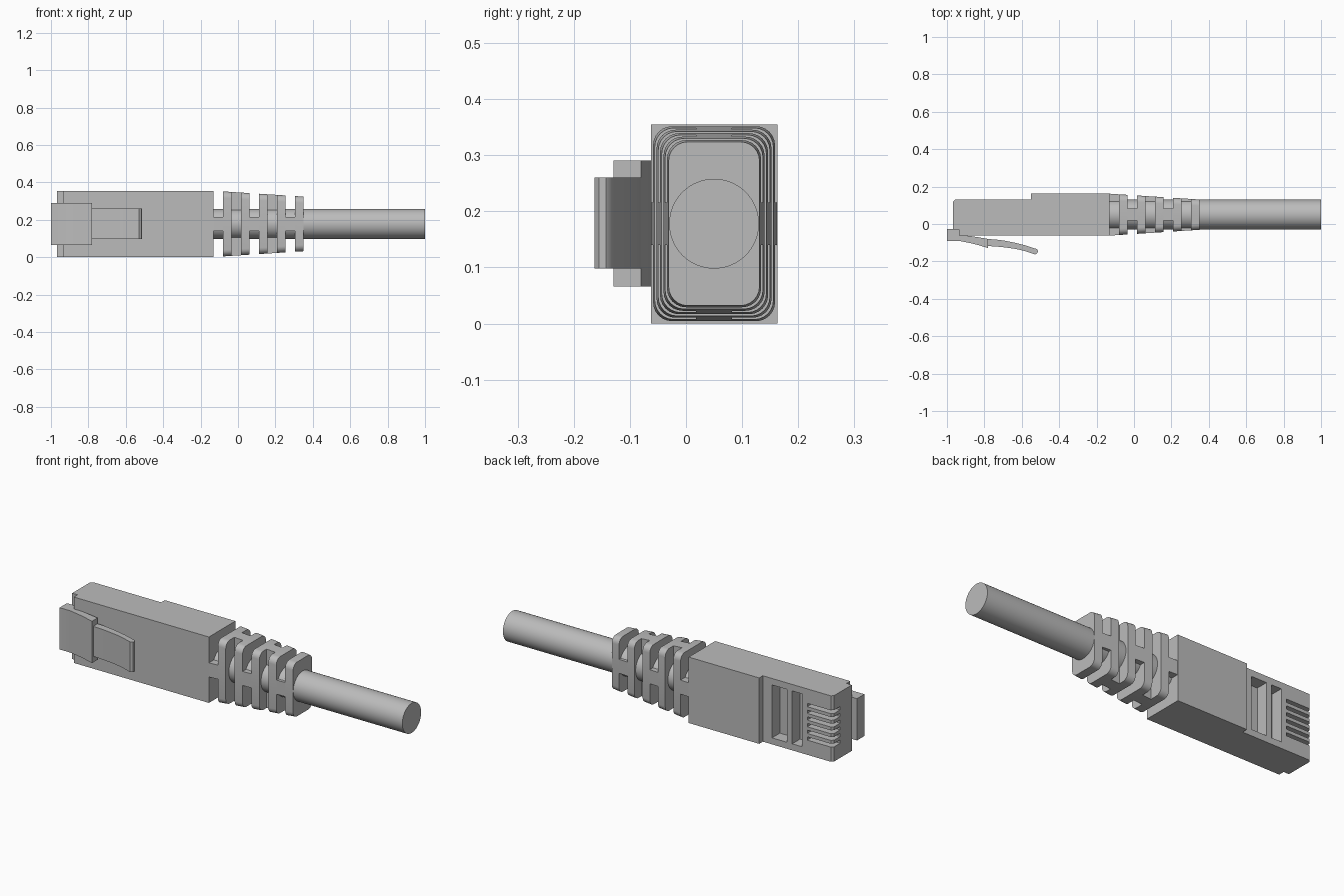
import bpy, bmesh, math
from mathutils import Matrix, Vector

cube = bpy.data.objects.get("Cube")
if cube:
    bpy.data.objects.remove(cube, do_unlink=True)

grey = bpy.data.materials.new("plain grey")
grey.use_nodes = True
COLOUR = (0.5, 0.5, 0.5, 1)
grey.diffuse_color = COLOUR
grey.node_tree.nodes["Principled BSDF"].inputs["Base Color"].default_value = COLOUR

CY, CZ = 0.05, 0.178      # axis of the cable
HEIGHT = 0.355


def finish(name, bm, smooth=False):
    bmesh.ops.recalc_face_normals(bm, faces=bm.faces)
    mesh = bpy.data.meshes.new(name)
    bm.to_mesh(mesh)
    bm.free()
    mesh.materials.append(grey)
    obj = bpy.data.objects.new(name, mesh)
    bpy.context.collection.objects.link(obj)
    bpy.ops.object.select_all(action="DESELECT")
    obj.select_set(True)
    bpy.context.view_layer.objects.active = obj
    if smooth:
        bpy.ops.object.shade_smooth_by_angle(angle=math.radians(35))
    return obj


def add_box(bm, lo, hi):
    lo, hi = Vector(lo), Vector(hi)
    mat = Matrix.Translation((lo + hi) / 2) @ Matrix.Diagonal((*(hi - lo), 1))
    bmesh.ops.create_cube(bm, size=1, matrix=mat)


def add_loft(bm, first, last):
    """Closed solid between two matching outlines."""
    a = [bm.verts.new(p) for p in first]
    b = [bm.verts.new(p) for p in last]
    bm.faces.new(a)
    bm.faces.new(b)
    for i in range(len(a)):
        j = (i + 1) % len(a)
        bm.faces.new((a[i], a[j], b[j], b[i]))


def slab(name, outline, z0, z1, smooth=False):
    bm = bmesh.new()
    add_loft(bm, [(x, y, z0) for x, y in outline], [(x, y, z1) for x, y in outline])
    return finish(name, bm, smooth)


def curve(points, steps=5):
    """Smooth path through the points."""
    p = [Vector(q) for q in points]
    p = [2 * p[0] - p[1]] + p + [2 * p[-1] - p[-2]]
    out = []
    for i in range(1, len(p) - 2):
        a, b, c, d = p[i - 1:i + 3]
        for k in range(steps):
            t = k / steps
            out.append(0.5 * (2 * b + (c - a) * t + (2 * a - 5 * b + 4 * c - d) * t * t
                              + (3 * b - a - 3 * c + d) * t ** 3))
    return [tuple(v) for v in out + [p[-2]]]


# Plug housing with a stepped back and a notch for the latch
housing = slab("plug_housing", [
    (-0.935, -0.062), (-0.13, -0.062), (-0.13, 0.163), (-0.55, 0.163),
    (-0.55, 0.132), (-0.955, 0.132), (-0.967, 0.12), (-0.967, -0.03), (-0.935, -0.03)],
    0, HEIGHT)

# Two windows and six contact slots cut into the back
bm = bmesh.new()
for x0, x1 in ((-0.695, -0.605), (-0.785, -0.725)):
    add_box(bm, (x0, 0.065, 0.035), (x1, 0.2, 0.32))
for i in range(6):
    z = CZ + (i - 2.5) * 0.036
    add_box(bm, (-1.1, 0.07, z - 0.009), (-0.815, 0.2, z + 0.009))
cutter = finish("housing_cutter", bm)
cutter.hide_render = True
cut = housing.modifiers.new("recesses", "BOOLEAN")
cut.operation, cut.solver, cut.object = "DIFFERENCE", "EXACT", cutter
bpy.context.view_layer.objects.active = housing
bpy.ops.object.modifier_apply(modifier=cut.name)
bpy.data.objects.remove(cutter, do_unlink=True)

# Latch: wide root, then a narrow curved tongue
slab("latch_root",
     [(-1, -0.09), (-1, -0.027), (-0.933, -0.027)]
     + curve([(-0.933, -0.06), (-0.87, -0.065), (-0.78, -0.08)])
     + curve([(-0.78, -0.129), (-0.85, -0.108), (-0.935, -0.09)]),
     0.066, 0.291, True)
slab("latch_tongue",
     curve([(-0.79, -0.079), (-0.7, -0.088), (-0.6, -0.109), (-0.52, -0.134)])
     + [(-0.513, -0.143), (-0.516, -0.155), (-0.528, -0.163)]
     + curve([(-0.54, -0.159), (-0.61, -0.138), (-0.7, -0.124), (-0.79, -0.117)]),
     0.098, 0.26, True)


# Tapered strain relief made of rounded rings joined by alternating bridges
def half_size(x):
    t = (x + 0.13) / 0.48
    return 0.112 - 0.031 * t, 0.177 - 0.031 * t


def ring_outline(x, radius=0.034, steps=6):
    hy, hz = half_size(x)
    pts = []
    for corner, (sy, sz) in enumerate(((1, 1), (-1, 1), (-1, -1), (1, -1))):
        for k in range(steps + 1):
            a = math.pi / 2 * (corner + k / steps)
            pts.append((x, CY + sy * (hy - radius) + radius * math.cos(a),
                        CZ + sz * (hz - radius) + radius * math.sin(a)))
    return pts


def bridge_outline(x, upright):
    hy, hz = half_size(x)
    hy, hz = (0.032, hz) if upright else (hy, 0.038)
    return [(x, CY + a * hy, CZ + b * hz) for a, b in ((1, 1), (-1, 1), (-1, -1), (1, -1))]


PITCH, GAP = 0.096, 0.051
for i in range(5):
    start = -0.13 + i * PITCH
    mid, end = start + GAP, start + PITCH
    bm = bmesh.new()
    add_loft(bm, ring_outline(mid), ring_outline(end))
    finish(f"relief_ring_{i + 1}", bm, True)
    bm = bmesh.new()
    add_loft(bm, bridge_outline(start, i % 2 == 1), bridge_outline(mid, i % 2 == 1))
    finish(f"relief_bridge_{i + 1}", bm)

# Round cable
bm = bmesh.new()
bmesh.ops.create_cone(bm, cap_ends=True, segments=64, radius1=0.08, radius2=0.08, depth=1.13,
                      matrix=Matrix.Translation((0.435, CY, CZ)) @ Matrix.Rotation(math.pi / 2, 4, "Y"))
finish("cable", bm, True)
